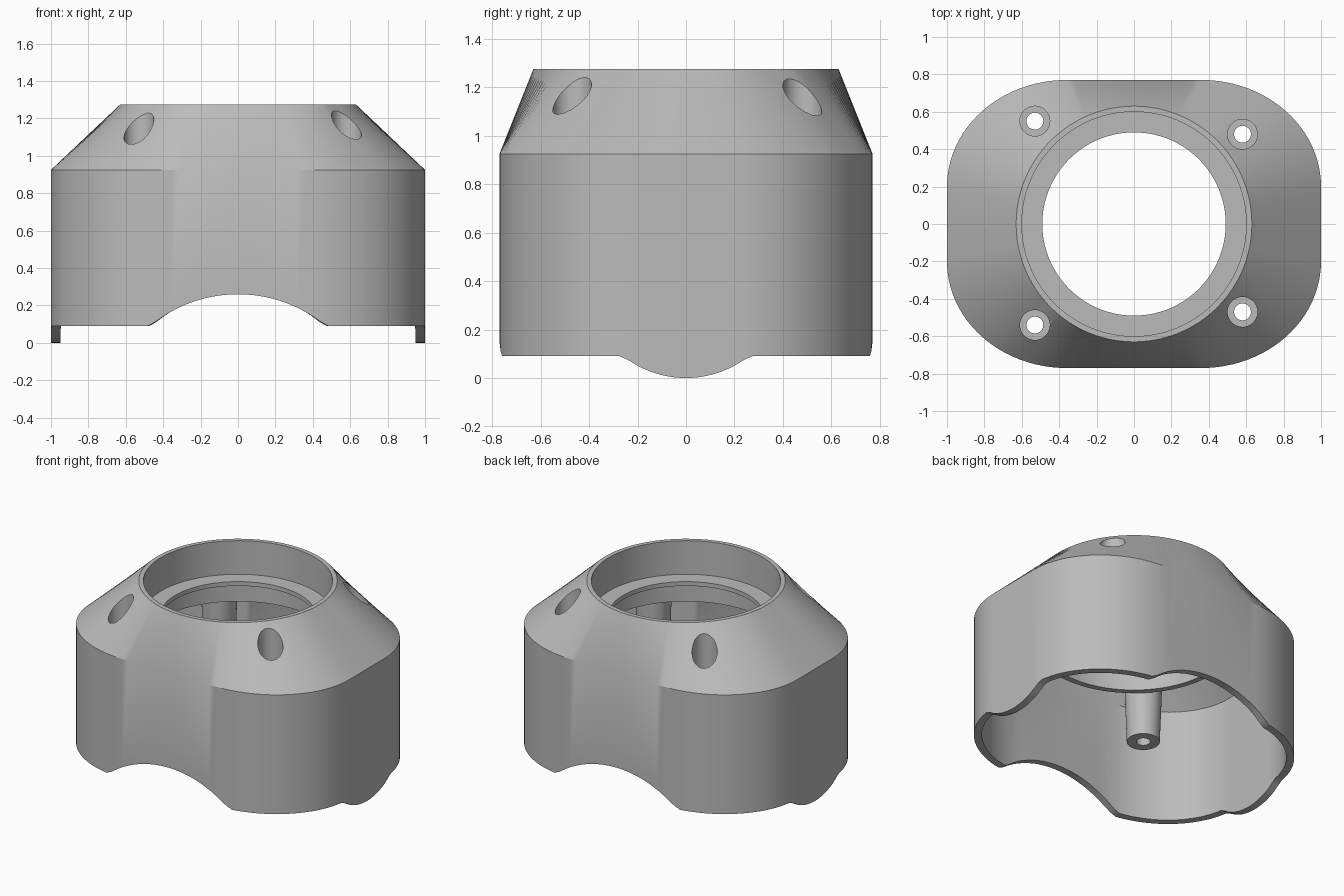
import bpy, bmesh, math

cube = bpy.data.objects.get("Cube")
if cube:
    bpy.data.objects.remove(cube)

grey = bpy.data.materials.new("plain_grey")
grey.use_nodes = True
COLOUR = (0.5, 0.5, 0.5, 1)
grey.diffuse_color = COLOUR
grey.node_tree.nodes["Principled BSDF"].inputs["Base Color"].default_value = COLOUR

FLAT_X, FLAT_Y = 0.36, 0.2      # half lengths of the straight wall runs
SHOULDER, TOP = 0.925, 1.275    # heights of the wall top and the rim


def outline(inset=0.0):
    """Rounded footprint, counter-clockwise."""
    rx, ry = 1 - FLAT_X - inset, 0.77 - FLAT_Y - inset
    steps, pts = 24, []
    for q, (sx, sy) in enumerate([(1, 1), (-1, 1), (-1, -1), (1, -1)]):
        for i in range(steps + 1):
            a = (q + i / steps) * math.pi / 2
            pts.append((sx * FLAT_X + rx * math.cos(a), sy * FLAT_Y + ry * math.sin(a)))
        # subdivide the straight run after this corner
        x, y = pts[-1]
        for i in range(1, 16):
            t = 1 - 2 * i / 16
            pts.append((x * t, y) if q % 2 == 0 else (x, y * t))
    return pts


OUTER = outline()


def bottom_height(x, y):
    """Lower edge: arches front and back, rounded tabs at the sides."""
    if abs(x) < 0.47 and abs(y) > 0.6:
        return 0.26 - 0.735 + math.sqrt(0.735 ** 2 - x * x)
    if abs(y) < 0.27 and abs(x) > 0.6:
        return min(0.09, 0.42 - math.sqrt(0.42 ** 2 - y * y))
    return 0.09


def wall(inset, z=None):
    return [(x, y, bottom_height(*o) if z is None else z)
            for (x, y), o in zip(outline(inset), OUTER)]


def circle(r, z):
    return [(r * math.cos(a), r * math.sin(a), z)
            for a in (math.atan2(y, x) for x, y in OUTER)]


def new_object(name, bm):
    bmesh.ops.recalc_face_normals(bm, faces=bm.faces)
    mesh = bpy.data.meshes.new(name)
    bm.to_mesh(mesh)
    bm.free()
    mesh.materials.append(grey)
    obj = bpy.data.objects.new(name, mesh)
    bpy.context.collection.objects.link(obj)
    return obj


def loft(name, rings, capped=False):
    """Skin rings of equal count; closes on itself or gets end caps."""
    bm = bmesh.new()
    loops = [[bm.verts.new(p) for p in ring] for ring in rings]
    n = len(OUTER)
    pairs = list(zip(loops, loops[1:]))
    if capped:
        bm.faces.new(loops[0])
        bm.faces.new(loops[-1])
    else:
        pairs.append((loops[-1], loops[0]))
    for a, b in pairs:
        for i in range(n):
            j = (i + 1) % n
            bm.faces.new((a[i], a[j], b[j], b[i]))
    return new_object(name, bm)


def cone(name, x, y, z0, z1, r0, r1):
    bm = bmesh.new()
    bmesh.ops.create_cone(bm, cap_ends=True, segments=40, radius1=r0, radius2=r1, depth=z1 - z0)
    bmesh.ops.translate(bm, verts=bm.verts, vec=(x, y, (z0 + z1) / 2))
    return new_object(name, bm)


def boolean(target, tool, operation, keep=False):
    mod = target.modifiers.new(operation.lower(), 'BOOLEAN')
    mod.operation, mod.solver, mod.object = operation, 'EXACT', tool
    bpy.context.view_layer.objects.active = target
    bpy.ops.object.modifier_apply(modifier=mod.name)
    if not keep:
        bpy.data.objects.remove(tool)


# Housing: outer wall, sloped roof, rim, stepped opening, inner collar, inside
housing = loft("housing", [
    wall(0), wall(0, SHOULDER),
    circle(0.63, TOP), circle(0.6, TOP),
    circle(0.6, 1.04), circle(0.49, 1.04), circle(0.49, 1.01), circle(0.6, 1.01),
    circle(0.6, 0.85), circle(0.64, 0.85), circle(0.64, 1.19),
    wall(0.05, 0.88), wall(0.05),
])

# Solid that trims the posts just under the sloped roof
trim = loft("roof_trim", [wall(0.015, 0.3), wall(0.015, SHOULDER - 0.01),
                          circle(0.62, TOP - 0.015)], capped=True)
trim.hide_render = True

# Tapered screw posts with counterbored holes
SCREWS = [(0.58, 0.48), (0.58, -0.47), (-0.53, 0.55), (-0.53, -0.54)]
for x, y in SCREWS:
    post = cone("screw_post", x, y, 0.56, 1.26, 0.105, 0.13)
    boolean(post, trim, 'INTERSECT', keep=True)
    boolean(housing, post, 'UNION')
for x, y in SCREWS:
    boolean(housing, cone("counterbore", x, y, 0.64, 1.5, 0.08, 0.08), 'DIFFERENCE')
    boolean(housing, cone("screw_hole", x, y, 0.4, 0.8, 0.045, 0.045), 'DIFFERENCE')
bpy.data.objects.remove(trim)

# Smooth curves, sharp edges
bpy.ops.object.select_all(action='DESELECT')
housing.select_set(True)
bpy.context.view_layer.objects.active = housing
bpy.ops.object.shade_smooth_by_angle(angle=math.radians(30))
